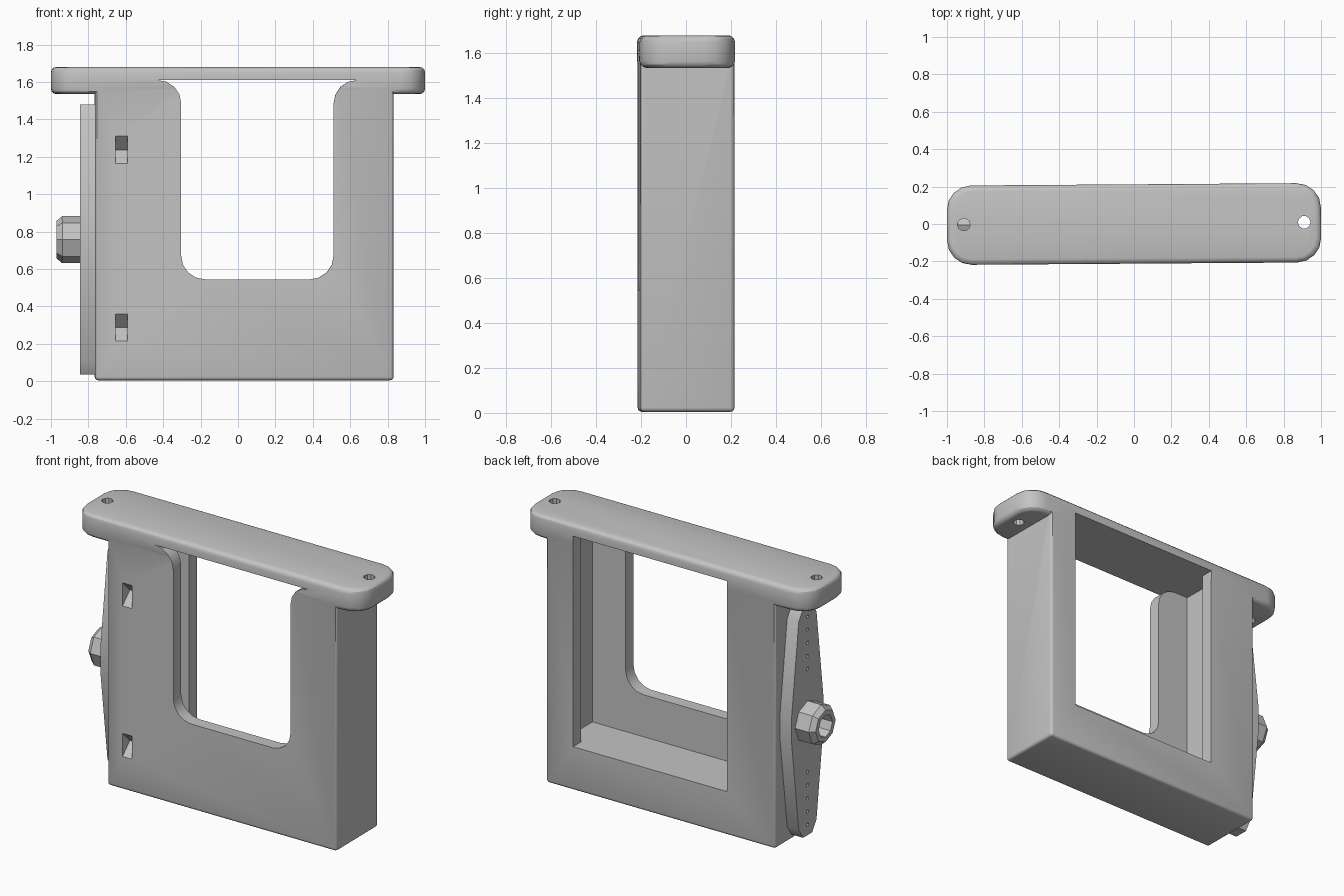
import bpy, bmesh, math
from mathutils import Matrix, Vector

if "Cube" in bpy.data.objects:
    bpy.data.objects.remove(bpy.data.objects["Cube"], do_unlink=True)

grey = bpy.data.materials.new("plain grey")
grey.use_nodes = True
grey.diffuse_color = (0.55, 0.55, 0.55, 1)
grey.node_tree.nodes["Principled BSDF"].inputs["Base Color"].default_value = (0.55, 0.55, 0.55, 1)


def finish(name, bm):
    bmesh.ops.recalc_face_normals(bm, faces=bm.faces)
    mesh = bpy.data.meshes.new(name)
    bm.to_mesh(mesh)
    bm.free()
    mesh.materials.append(grey)
    ob = bpy.data.objects.new(name, mesh)
    bpy.context.collection.objects.link(ob)
    return ob


def prism(name, points, axis, lo, hi):
    """Extrude a 2D outline along an axis: x takes (y, z), y takes (x, z), z takes (x, y)."""
    bm = bmesh.new()
    place = {"x": lambda p: (lo, *p), "y": lambda p: (p[0], lo, p[1]), "z": lambda p: (*p, lo)}[axis]
    face = bm.faces.new([bm.verts.new(place(p)) for p in points])
    out = bmesh.ops.extrude_face_region(bm, geom=[face])
    step = Vector([hi - lo if a == axis else 0 for a in "xyz"])
    bmesh.ops.translate(bm, verts=[v for v in out["geom"] if isinstance(v, bmesh.types.BMVert)], vec=step)
    return finish(name, bm)


def box(name, x, y, z):
    return prism(name, [(x[0], y[0]), (x[1], y[0]), (x[1], y[1]), (x[0], y[1])], "z", *z)


def ngon(cx, cy, r, n, turn=0.0):
    return [(cx + r * math.cos(turn + math.tau * i / n), cy + r * math.sin(turn + math.tau * i / n))
            for i in range(n)]


def arc(cx, cy, r, start, end, n=5):
    steps = [math.radians(start + (end - start) * i / (n - 1)) for i in range(n)]
    return [(cx + r * math.cos(a), cy + r * math.sin(a)) for a in steps]


def apply(ob):
    deps = bpy.context.evaluated_depsgraph_get()
    mesh = bpy.data.meshes.new_from_object(ob.evaluated_get(deps))
    ob.modifiers.clear()
    ob.data = mesh


def bevel(ob, width, segments, angle=40):
    mod = ob.modifiers.new("bevel", "BEVEL")
    mod.width, mod.segments = width, segments
    mod.limit_method, mod.angle_limit = "ANGLE", math.radians(angle)
    apply(ob)


def boolean(ob, other, operation="DIFFERENCE"):
    mod = ob.modifiers.new("boolean", "BOOLEAN")
    mod.operation, mod.object, mod.solver = operation, other, "EXACT"
    apply(ob)
    bpy.data.objects.remove(other, do_unlink=True)


# Frame block with softened edges
frame = box("frame", (-0.765, 0.83), (-0.21, 0.21), (0.005, 1.64))
bevel(frame, 0.018, 3)

# Mounting flange with rounded ends, joined to the frame
r = 0.13
outline = [p for sx, sy, a in ((1, 1, 0), (-1, 1, 90), (-1, -1, 180), (1, -1, 270))
           for p in arc(sx * (1 - r), sy * (0.212 - r), r, a, a + 90)]
flange = prism("flange", outline, "z", 1.535, 1.68)
bevel(flange, 0.03, 3)
boolean(frame, flange, "UNION")

# Rear opening and the wider pocket behind its lip
boolean(frame, box("pocket", (-0.53, 0.74), (-0.13, 0.13), (0.28, 1.61)))
boolean(frame, box("rear_opening", (-0.43, 0.64), (0.0, 0.4), (0.28, 1.61)))

# Front window: rounded lower corners, flared upper corners
c = 0.125
window = (arc(-0.305 + c, 0.545 + c, c, 180, 270) + arc(0.51 - c, 0.545 + c, c, 270, 360)
          + arc(0.51 + c, 1.61 - c, c, 180, 90) + arc(-0.305 - c, 1.61 - c, c, 90, 0))
boolean(frame, prism("window", window, "y", -0.4, 0.0))

# Wedge-shaped notches in the front
for z in (0.287, 1.237):
    boolean(frame, prism("notch", ngon(-0.21, z, 0.073, 4), "x", -0.657, -0.592))

# Flange screw holes
for x in (-0.91, 0.91):
    boolean(frame, prism("screw_hole", ngon(x, 0.003, 0.034, 10), "z", 1.4, 1.8))

# Long tapered arm on the right side
mid = 0.757
quarter = [(0.16, 0.09), (0.09, 0.655), (0.045, 0.722)]
half = [(y, z) for y, z in quarter] + [(-y, z) for y, z in reversed(quarter)]
points = [(y, mid + z) for y, z in half] + [(-y, mid - z) for y, z in half]
arm = prism("side_arm", points, "x", -0.845, -0.755)
for side in (-1, 1):
    for i in range(5):
        boolean(arm, prism("pin_hole", ngon(0, mid + side * (0.325 + i * 0.083), 0.011, 6), "x", -0.9, -0.8))

# Eight-sided hub with a chamfered rim and a bore
bm = bmesh.new()
bmesh.ops.create_cone(bm, cap_ends=True, segments=8, radius1=0.126, radius2=0.126, depth=0.1,
                      matrix=Matrix.Translation((-0.89, 0, mid)) @ Matrix.Rotation(math.pi / 2, 4, "Y"))
cap = min(bm.faces, key=lambda f: f.calc_center_median().x)
out = bmesh.ops.extrude_face_region(bm, geom=[cap])
bmesh.ops.delete(bm, geom=[cap], context="FACES_ONLY")
for v in out["geom"]:
    if isinstance(v, bmesh.types.BMVert):
        v.co = Vector((-0.97, v.co.y * 0.8, mid + (v.co.z - mid) * 0.8))
hub = finish("hub", bm)
boolean(hub, prism("bore", ngon(0, mid, 0.07, 8), "x", -1.1, -0.87))

# Slight turn of the whole part, with sharp edges kept
for ob in (frame, arm, hub):
    ob.data.transform(Matrix.Rotation(math.radians(0.4), 4, "Z"))
    bpy.ops.object.select_all(action="DESELECT")
    ob.select_set(True)
    bpy.context.view_layer.objects.active = ob
    bpy.ops.object.shade_smooth_by_angle(angle=math.radians(30))
